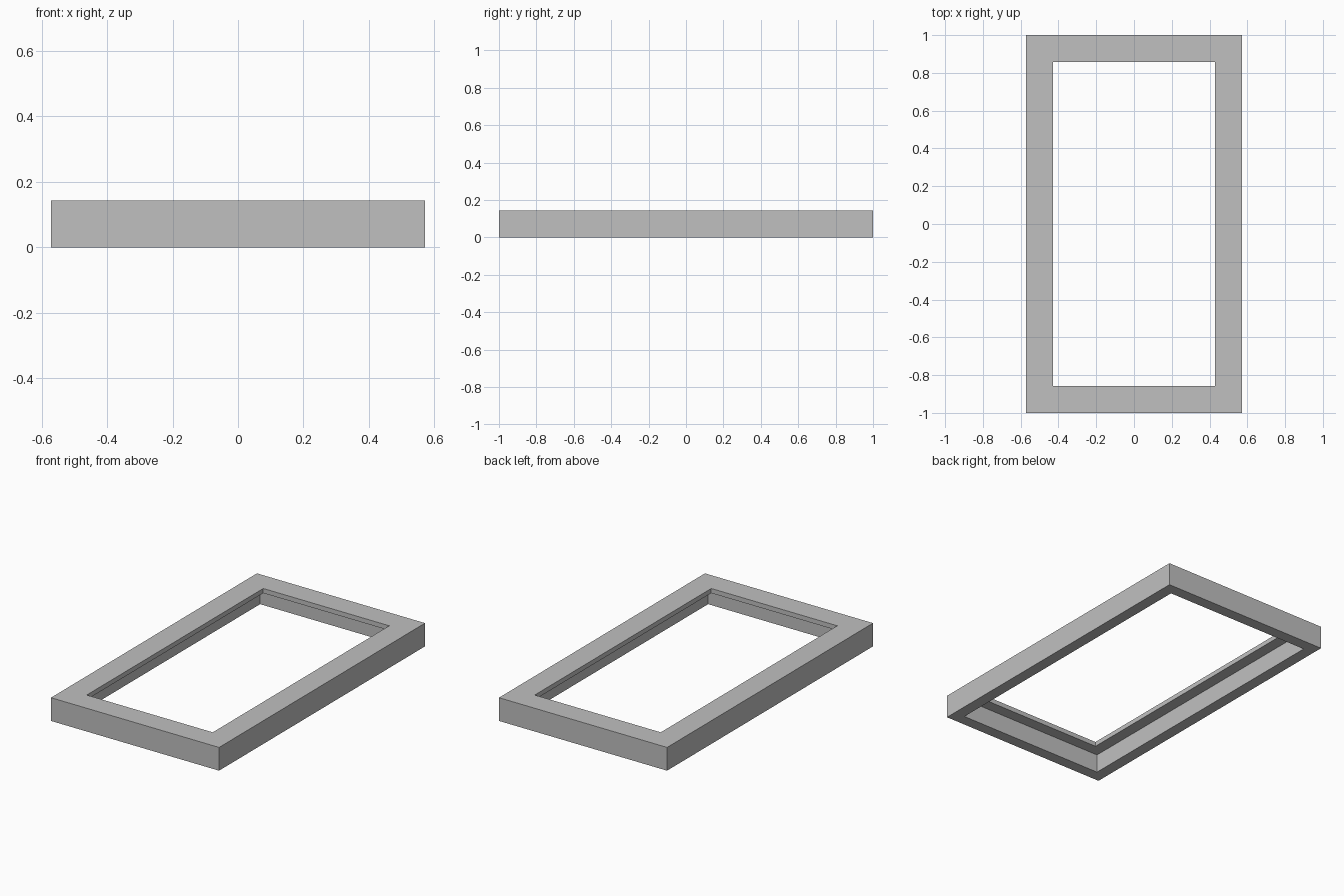
import bpy
import bmesh

cube = bpy.data.objects.get("Cube")
if cube:
    bpy.data.objects.remove(cube, do_unlink=True)

UNIT = 1 / 7          # frame width and height
HALF_X, HALF_Y = 4 * UNIT, 1.0
LIP = UNIT / 5        # thickness of the upper lip

grey = bpy.data.materials.new("light grey")
grey.use_nodes = True
grey.diffuse_color = (0.53, 0.53, 0.53, 1)
grey.node_tree.nodes["Principled BSDF"].inputs["Base Color"].default_value = grey.diffuse_color

# Cross-section of the border: (inset from outer edge, height), rebated underneath
profile = [
    (0, 0),
    (0, UNIT),
    (UNIT, UNIT),
    (UNIT, UNIT - LIP),
    (UNIT / 2, UNIT - LIP),
    (UNIT / 2, 0),
]

# Sweep the section around the four mitred corners
bm = bmesh.new()
corners = [(-1, -1), (1, -1), (1, 1), (-1, 1)]
rings = [
    [bm.verts.new((sx * (HALF_X - d), sy * (HALF_Y - d), z)) for d, z in profile]
    for sx, sy in corners
]
n = len(profile)
for i, ring in enumerate(rings):
    following = rings[(i + 1) % len(rings)]
    for j in range(n):
        k = (j + 1) % n
        bm.faces.new((ring[j], following[j], following[k], ring[k]))
bmesh.ops.recalc_face_normals(bm, faces=bm.faces)

mesh = bpy.data.meshes.new("rebated_frame")
bm.to_mesh(mesh)
bm.free()
mesh.materials.append(grey)
frame = bpy.data.objects.new("rebated_frame", mesh)
bpy.context.collection.objects.link(frame)
